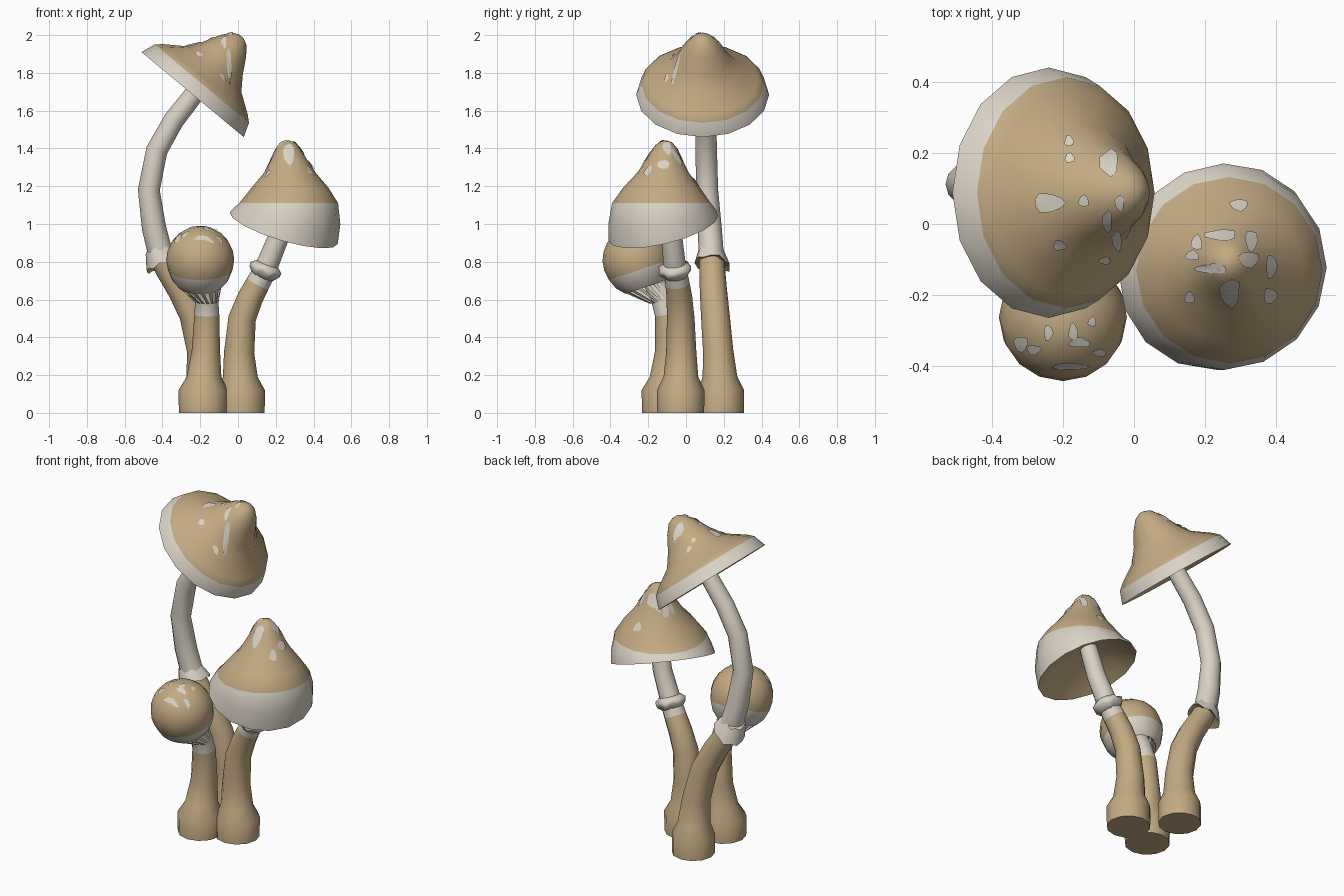
import bpy, bmesh, math
from mathutils import Vector
from mathutils.bvhtree import BVHTree

if "Cube" in bpy.data.objects:
    bpy.data.objects.remove(bpy.data.objects["Cube"])


def material(name, rgb):
    m = bpy.data.materials.new(name)
    m.diffuse_color = (*rgb, 1)
    m.use_nodes = True
    m.node_tree.nodes["Principled BSDF"].inputs["Base Color"].default_value = m.diffuse_color
    return m


MATS = [material("tan", (0.55, 0.405, 0.225)), material("cream", (0.70, 0.645, 0.56))]
TAN, CREAM = 0, 1
UP = Vector((0, 0, 1))


def finish(name, bm, angle=60):
    bm.normal_update()
    me = bpy.data.meshes.new(name)
    bm.to_mesh(me)
    bm.free()
    for m in MATS:
        me.materials.append(m)
    ob = bpy.data.objects.new(name, me)
    bpy.context.collection.objects.link(ob)
    bpy.ops.object.select_all(action='DESELECT')
    ob.select_set(True)
    bpy.context.view_layer.objects.active = ob
    bpy.ops.object.shade_smooth_by_angle(angle=math.radians(angle))
    return ob


def circle(c, n, r, sides):
    q = UP.rotation_difference(Vector(n).normalized())
    return [Vector(c) + q @ Vector((r * math.cos(2 * math.pi * i / sides),
                                    r * math.sin(2 * math.pi * i / sides), 0))
            for i in range(sides)]


def loft(rings, sides):
    """rings: (centre, normal, radius, colour of the strip up to the next ring)"""
    bm = bmesh.new()
    loops = [[bm.verts.new(p) for p in circle(c, n, r, sides)] for c, n, r, _ in rings]
    for k in range(len(loops) - 1):
        a, b = loops[k], loops[k + 1]
        for i in range(sides):
            j = (i + 1) % sides
            bm.faces.new((a[i], a[j], b[j], b[i])).material_index = rings[k][3]
    bm.faces.new(loops[0][::-1]).material_index = rings[0][3]
    bm.faces.new(loops[-1]).material_index = rings[-1][3]
    return bm


def stem(name, points, sides=12):
    """points: (x, y, z, radius, colour), with sections square to the path"""
    ps = [Vector(p[:3]) for p in points]
    rings = []
    for i, p in enumerate(points):
        t = ps[min(i + 1, len(ps) - 1)] - ps[max(i - 1, 0)]
        rings.append((ps[i], UP if p[2] < 0.25 else t, p[3], p[4]))
    finish(name, loft(rings, sides))


def spots(name, tree, data):
    """Thin patches draped on a cap: (x, y, half width, half depth) seen from above"""
    bm = bmesh.new()

    def drape(x, y):
        hit, nor, _, _ = tree.ray_cast(Vector((x, y, 3)), -UP)
        return bm.verts.new(hit + nor * 0.005) if hit else None
    for x, y, a, b in data:
        rim = []
        for i in range(9):
            t = 2 * math.pi * i / 9
            w = 1 + 0.15 * math.sin(3 * t + 20 * x)
            rim.append(drape(x + a * w * math.cos(t), y + b * w * math.sin(t)))
        mid = drape(x, y)
        if None in rim or mid is None:
            continue
        for i in range(9):
            bm.faces.new((mid, rim[i], rim[(i + 1) % 9])).material_index = CREAM
    finish(name, bm)


def cap(name, rings, dots, sides=16):
    bm = loft(rings, sides)
    bm.normal_update()
    tree = BVHTree.FromBMesh(bm)
    finish(name, bm)
    spots(name + "_spots", tree, dots)


def along(c, n, profile):
    """Rings on a straight axis from (height, radius, colour)"""
    c, n = Vector(c), Vector(n).normalized()
    return [(c + n * h, n, r, m) for h, r, m in profile]


def skirt(name, c, n, profile, sag=0.0, toward=(0, 0, 0)):
    """Flared ring on a stem, with a wavy, sagging outer edge"""
    bm = loft(along(c, n, profile), 14)
    c, toward = Vector(c), Vector(toward)
    rmax = max(p[1] for p in profile)
    bm.verts.ensure_lookup_table()
    for i, v in enumerate(bm.verts):
        d = v.co - c
        if d.length > rmax * 0.85:
            v.co.z += 0.010 * math.sin(2.7 * (i % 14)) - sag * max(0, d.dot(toward) / rmax)
    finish(name, bm)


# Stems, each with a bulbous foot
stem("tall_stem", [
    (-.18, .185, 0, .122, TAN), (-.18, .185, .12, .122, TAN), (-.182, .18, .19, .092, TAN),
    (-.19, .17, .33, .08, TAN), (-.235, .155, .52, .076, TAN), (-.30, .145, .65, .072, TAN),
    (-.375, .138, .77, .068, TAN), (-.41, .134, .84, .066, CREAM), (-.445, .125, .98, .064, CREAM),
    (-.472, .112, 1.18, .058, CREAM), (-.43, .107, 1.39, .057, CREAM),
    (-.34, .105, 1.55, .055, CREAM), (-.23, .1, 1.69, .052, CREAM), (-.19, .1, 1.75, .05, CREAM)])
stem("middle_stem", [
    (.017, -.028, 0, .124, TAN), (.017, -.028, .12, .126, TAN), (.012, -.027, .19, .092, TAN),
    (.006, -.025, .32, .08, TAN), (.022, -.028, .5, .073, TAN), (.065, -.035, .61, .068, TAN),
    (.105, -.045, .685, .064, CREAM), (.145, -.058, .76, .06, CREAM),
    (.215, -.075, .93, .055, CREAM), (.26, -.10, 1.13, .05, CREAM)])
stem("small_stem", [
    (-.185, -.105, 0, .128, TAN), (-.185, -.105, .12, .13, TAN), (-.18, -.10, .19, .092, TAN),
    (-.17, -.088, .33, .075, TAN), (-.165, -.098, .52, .066, CREAM),
    (-.166, -.13, .62, .06, CREAM), (-.185, -.19, .73, .055, CREAM)])

# Skirts on the two open mushrooms
skirt("tall_skirt", (-.41, .136, .83), (-.40, -.05, .9),
      [(-.03, .06, TAN), (-.035, .095, CREAM), (-.005, .085, CREAM), (.05, .064, CREAM)],
      sag=.04, toward=(-.3, .9, 0))
skirt("middle_skirt", (.145, -.058, .76), (.35, -.1, .93),
      [(-.045, .058, CREAM), (-.012, .085, CREAM), (.008, .088, CREAM), (.03, .062, CREAM)])

# Tall cap, tipped to the right
cap("tall_cap", along((-.24, .088, 1.685), (.64, 0, .77), [
    (.09, .03, TAN), (.07, .17, TAN), (.025, .32, TAN), (0, .352, CREAM), (.075, .325, TAN),
    (.105, .292, TAN), (.175, .19, TAN), (.25, .137, TAN), (.335, .09, TAN),
    (.385, .05, TAN), (.402, .015, TAN)]), [
    (-.24, .06, .045, .028), (-.07, .17, .026, .037), (-.183, .23, .013, .016),
    (-.18, .183, .014, .014), (-.14, .065, .015, .017), (-.075, .01, .014, .03),
    (-.05, -.045, .013, .03), (-.085, -.10, .017, .012), (-.21, -.058, .02, .015),
    (-.04, .06, .013, .022)])

# Middle bell cap, with its rim lower to the front right
tilt = Vector((.3, -.24, 1))
cap("middle_cap", [
    ((.26, -.11, 1.10), tilt, .03, TAN), ((.255, -.115, 1.07), tilt, .16, TAN),
    ((.245, -.12, 1.0), tilt, .265, TAN), ((.242, -.12, .978), tilt, .298, CREAM),
    ((.258, -.125, 1.04), tilt * .5 + UP * .5, .287, CREAM),
    ((.268, -.13, 1.11), UP, .262, TAN), ((.275, -.13, 1.19), UP, .205, TAN),
    ((.275, -.122, 1.27), UP, .138, TAN), ((.27, -.115, 1.35), UP, .09, TAN),
    ((.265, -.11, 1.405), UP, .06, TAN), ((.265, -.108, 1.432), UP, .035, TAN),
    ((.265, -.108, 1.441), UP, .01, TAN)], [
    (.295, .05, .025, .017), (.245, -.035, .045, .016), (.18, -.055, .016, .022),
    (.168, -.09, .02, .014), (.327, -.05, .018, .03), (.32, -.10, .028, .022),
    (.22, -.125, .045, .014), (.27, -.19, .028, .04), (.382, -.12, .016, .033),
    (.38, -.20, .02, .022), (.16, -.205, .015, .017)])

# Small closed cap, nodding to the front
axis = Vector((0, -.32, .95)).normalized()
ball = Vector((-.2, -.262, .81))
R = .18
steps = [-.055, .0, .05, .095, .135, .165, .179]
cap("small_cap", along(ball, axis, [(-.10, .03, TAN), (-.115, .09, TAN), (-.152, .112, CREAM),
    (-.11, .15, CREAM)] + [(h, math.sqrt(R * R - h * h), TAN) for h in steps]), [
    (-.315, -.335, .02, .022), (-.28, -.352, .02, .014), (-.155, -.332, .03, .014),
    (-.172, -.302, .013, .024), (-.24, -.305, .013, .022), (-.10, -.36, .02, .011),
    (-.18, -.397, .05, .010), (-.12, -.275, .012, .014)])

# Torn veil strands joining the small cap to its stem
bm = bmesh.new()
N = 32
top = circle(ball - axis * .148, axis, .112, N)
low = circle((-.166, -.128, .59), (0, -.2, 1), .064, N)
for i in range(0, N, 2):
    j = (i + 1) % N
    f = bm.faces.new([bm.verts.new(p) for p in (low[i], low[j], top[j], top[i])])
    f.material_index = CREAM
finish("veil_strands", bm)
